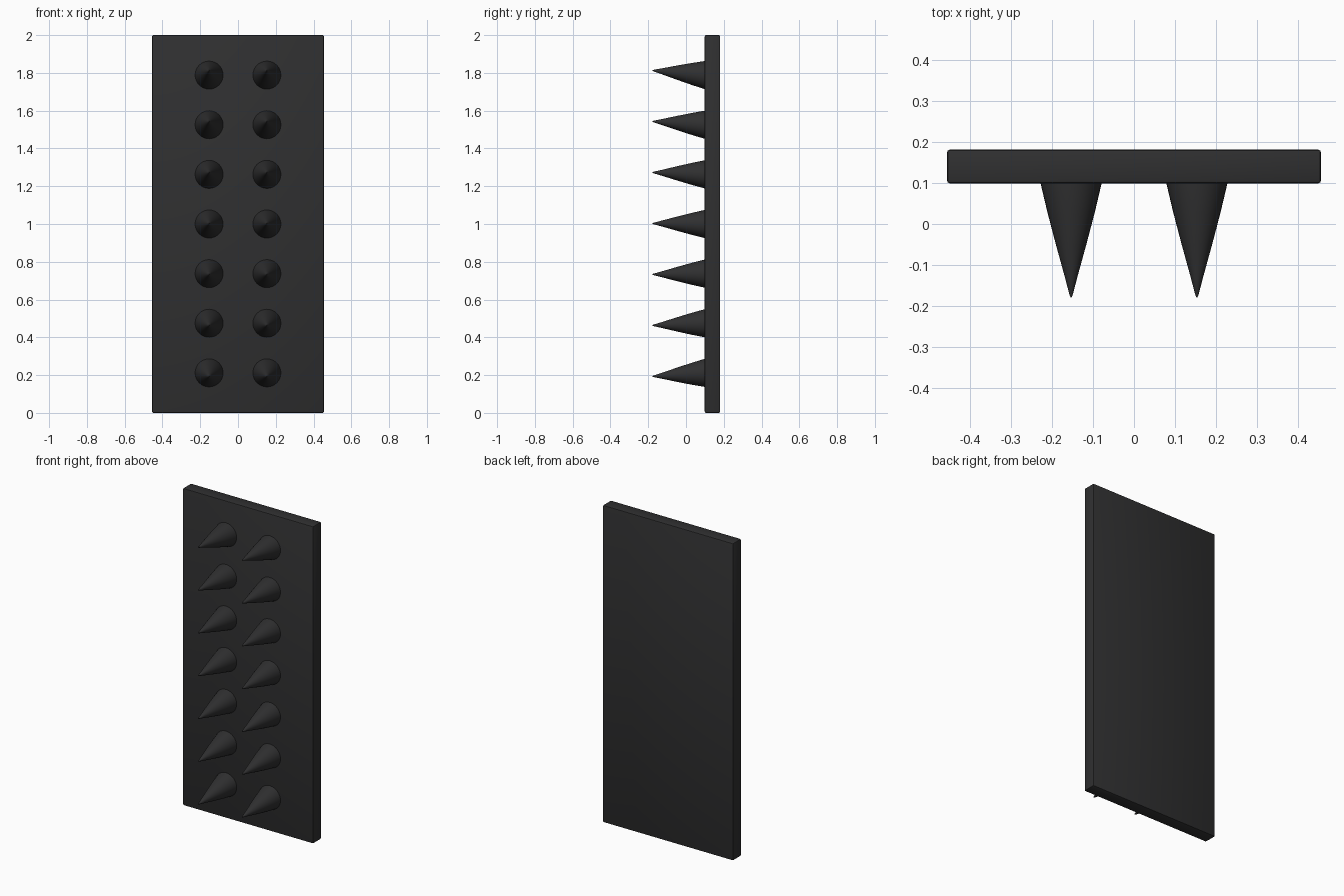
import bpy, bmesh, math

if "Cube" in bpy.data.objects:
    bpy.data.objects.remove(bpy.data.objects["Cube"])

black = bpy.data.materials.new("charcoal black")
black.diffuse_color = (0.029, 0.029, 0.030, 1)
black.use_nodes = True
black.node_tree.nodes["Principled BSDF"].inputs["Base Color"].default_value = black.diffuse_color


def make_object(name, bm):
    bmesh.ops.recalc_face_normals(bm, faces=bm.faces)
    mesh = bpy.data.meshes.new(name)
    bm.to_mesh(mesh)
    bm.free()
    mesh.materials.append(black)
    ob = bpy.data.objects.new(name, mesh)
    bpy.context.collection.objects.link(ob)
    bpy.context.view_layer.objects.active = ob
    bpy.ops.object.select_all(action='DESELECT')
    ob.select_set(True)
    bpy.ops.object.shade_smooth_by_angle(angle=math.radians(35))
    return ob


# Upright board with softened edges
bm = bmesh.new()
bmesh.ops.create_cube(bm, size=1)
for v in bm.verts:
    v.co = (v.co.x * 0.91, 0.14 + v.co.y * 0.082, 1 + v.co.z * 2)
bmesh.ops.bevel(bm, geom=bm.edges[:], offset=0.007, segments=2,
                profile=0.5, affect='EDGES')
make_object("board", bm)

# Spikes: rings of (y, radius); the tips fan slightly apart along z
PROFILE = [(0.11, 0.076), (0.10, 0.0745), (0.03, 0.058), (-0.05, 0.037),
           (-0.13, 0.015), (-0.174, 0.0035)]
TIP_Y, SIDES = -0.18, 32


def add_spike(name, x, base_z, tip_z):
    bm = bmesh.new()
    rings = []
    for y, r in PROFILE:
        t = (0.10 - y) / (0.10 - TIP_Y)
        z = base_z + (tip_z - base_z) * t
        rings.append([bm.verts.new((x + r * math.cos(a), y, z + r * math.sin(a)))
                      for a in (2 * math.pi * i / SIDES for i in range(SIDES))])
    for lo, hi in zip(rings, rings[1:]):
        for i in range(SIDES):
            j = (i + 1) % SIDES
            bm.faces.new((lo[i], lo[j], hi[j], hi[i]))
    tip = bm.verts.new((x, TIP_Y, tip_z))
    for i in range(SIDES):
        bm.faces.new((rings[-1][i], rings[-1][(i + 1) % SIDES], tip))
    bm.faces.new(rings[0])
    make_object(name, bm)


# Two columns of seven
for side, x in (("left", -0.153), ("right", 0.153)):
    for k in range(-3, 4):
        add_spike(f"{side}_spike_{k + 4}", x, 1.0 + 0.2627 * k, 1.003 + 0.27 * k)
